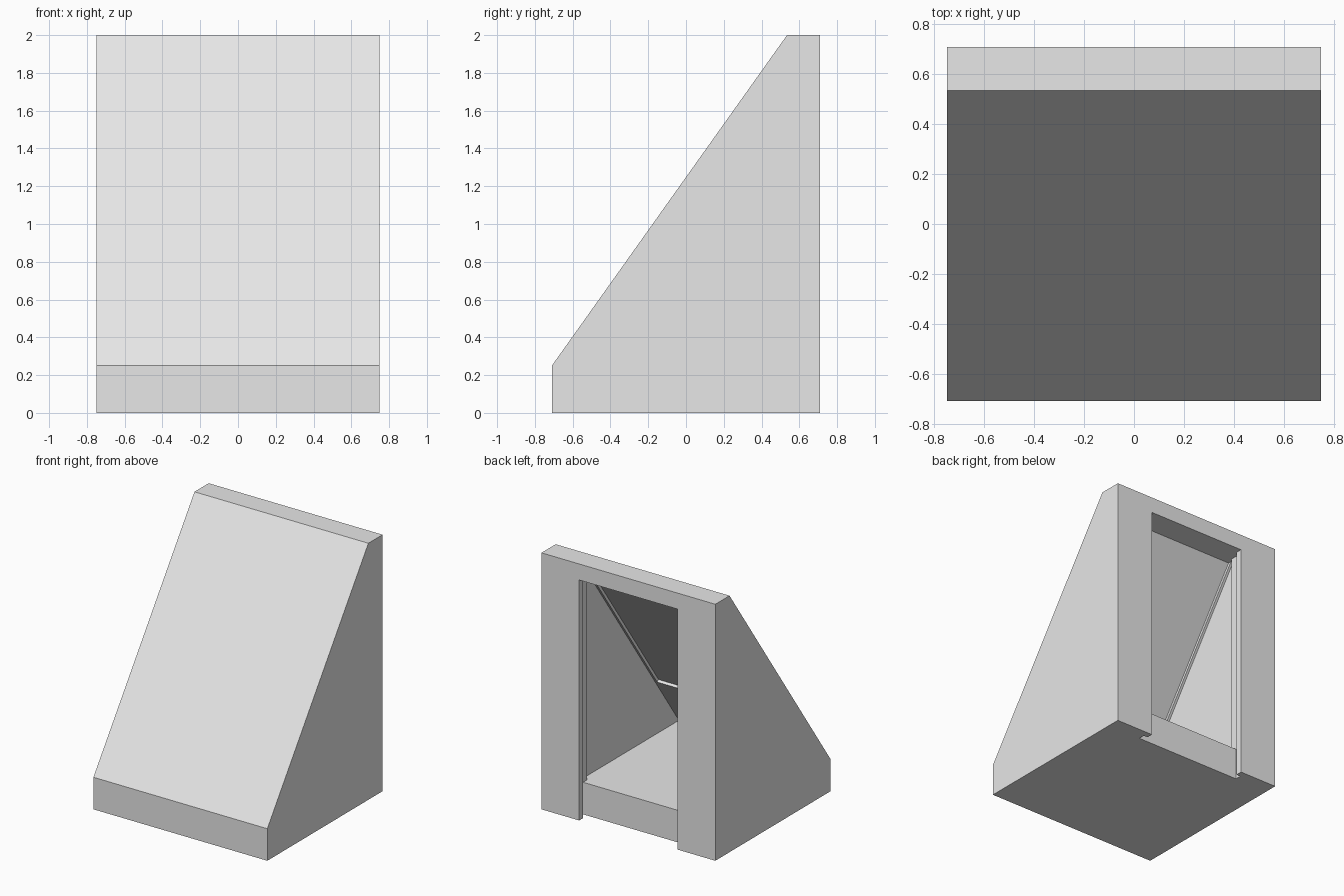
import bpy
from mathutils import Vector

default = bpy.data.objects.get("Cube")
if default:
    bpy.data.objects.remove(default, do_unlink=True)

# Main dimensions
HALF_X, BACK, HEIGHT, FLOOR, LINTEL = 0.75, 0.71, 2.0, 0.25, 1.875
FOOT = Vector((-BACK, FLOOR))
CREST = Vector((0.535, HEIGHT))
UP = (CREST - FOOT).normalized()
INWARD = Vector((UP.y, -UP.x))

grey = bpy.data.materials.new("plain_grey")
grey.use_nodes = True
grey.diffuse_color = (0.8, 0.8, 0.8, 1)
grey.node_tree.nodes["Principled BSDF"].inputs["Base Color"].default_value = (0.8, 0.8, 0.8, 1)


def prism(name, profile, half):
    """Extrude a (y, z) outline symmetrically along x."""
    n = len(profile)
    verts = [(x, p[0], p[1]) for x in (-half, half) for p in profile]
    faces = [tuple(reversed(range(n))), tuple(range(n, 2 * n))]
    faces += [(i, (i + 1) % n, n + (i + 1) % n, n + i) for i in range(n)]
    mesh = bpy.data.meshes.new(name)
    mesh.from_pydata(verts, [], faces)
    mesh.materials.append(grey)
    obj = bpy.data.objects.new(name, mesh)
    bpy.context.collection.objects.link(obj)
    return obj


def under_slope(z, depth):
    """Point at height z on the plane lying depth inside the slope."""
    p = FOOT + INWARD * depth
    return p + UP * ((z - p.y) / UP.y)


def cut(target, cutter):
    cutter.hide_render = True
    mod = target.modifiers.new("cut", "BOOLEAN")
    mod.operation, mod.solver, mod.object = "DIFFERENCE", "EXACT", cutter
    bpy.context.view_layer.objects.active = target
    bpy.ops.object.modifier_apply(modifier=mod.name)
    bpy.data.objects.remove(cutter, do_unlink=True)


# Solid wedge shell
shell = prism("wedge_housing", [(-BACK, 0), (BACK, 0), (BACK, HEIGHT), CREST, FOOT], HALF_X)

# Room behind the sloped wall
cut(shell, prism("room_cutter", [under_slope(FLOOR, 0.068), (0.56, FLOOR), (0.56, LINTEL),
                                 under_slope(LINTEL, 0.068)], 0.5))

# Inner doorway with the panel slot open at the bottom
cut(shell, prism("slot_cutter", [(0.55, FLOOR), (0.61, FLOOR), (0.61, -0.1), (0.66, -0.1),
                                 (0.66, LINTEL), (0.55, LINTEL)], 0.46))

# Narrower doorway through the back wall
cut(shell, prism("door_cutter", [(0.65, -0.1), (0.8, -0.1), (0.8, LINTEL), (0.65, LINTEL)], 0.425))

# Shallow recess in the underside of the sloped wall
low = under_slope(0.68, 0.046)
high = under_slope(LINTEL, 0.046)
cut(shell, prism("recess_cutter", [low, low + INWARD * 0.04, under_slope(LINTEL, 0.086), high], 0.48))
